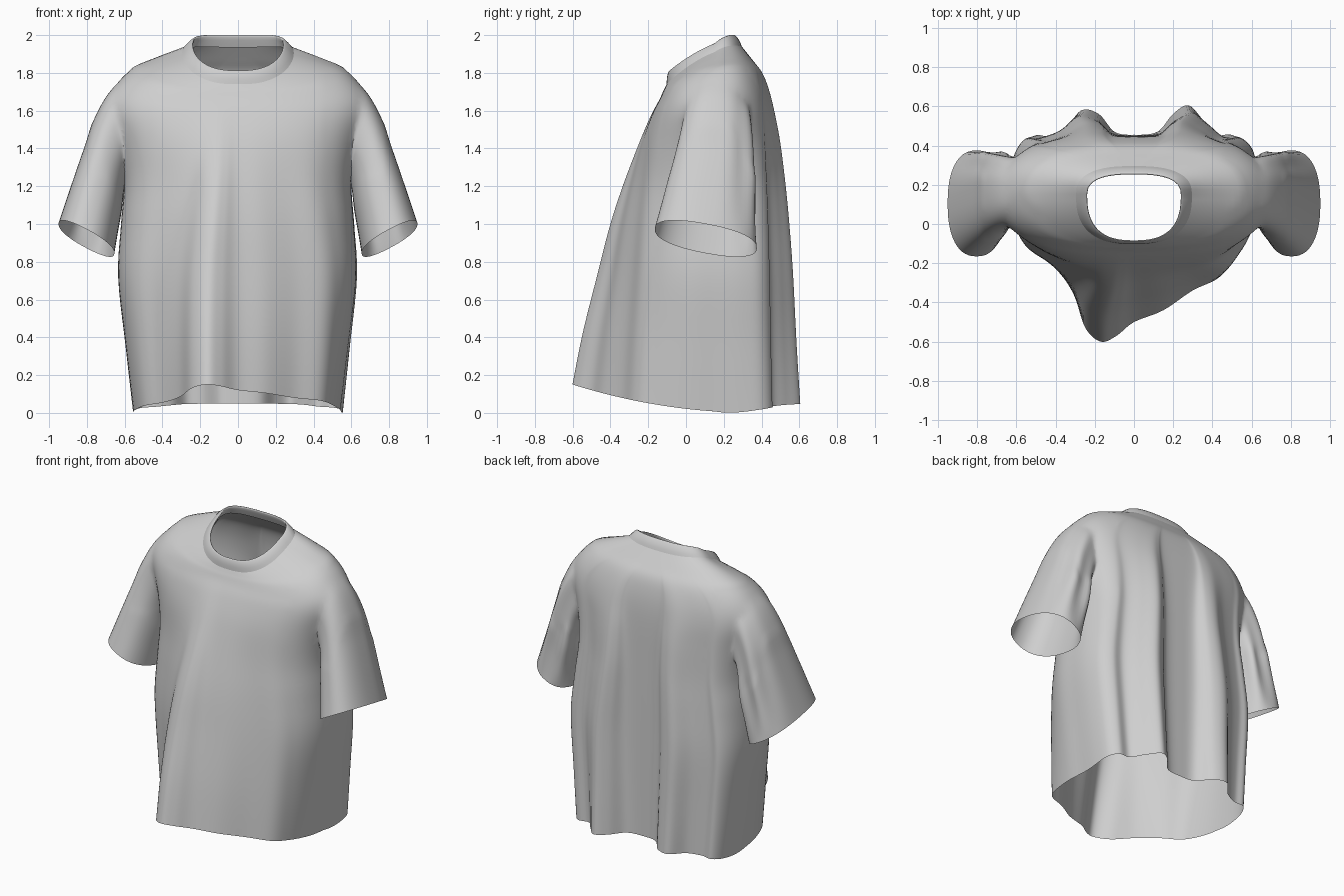
import bpy
import bmesh
import math
from mathutils import Vector

cube = bpy.data.objects.get("Cube")
if cube:
    bpy.data.objects.remove(cube, do_unlink=True)

fabric = bpy.data.materials.new("grey fabric")
fabric.use_nodes = True
grey = (0.62, 0.62, 0.62, 1)
fabric.diffuse_color = grey
for node in fabric.node_tree.nodes:
    if node.type == "BSDF_PRINCIPLED":
        node.inputs["Base Color"].default_value = grey
        node.inputs["Roughness"].default_value = 0.8

MID_Y = 0.15      # y of the vertical axis through the torso
HEM_WIDTH = 0.56  # half width of the hem outline
ROUND = 2.6       # squareness of the torso section


def spline(points, steps, closed=False):
    """Smooth curve through points of any dimension."""
    pts = [Vector(p) for p in points]
    count = len(pts)

    def get(i):
        return pts[i % count] if closed else pts[max(0, min(count - 1, i))]

    out = []
    for i in range(count if closed else count - 1):
        a, b, c, d = (get(i + k) for k in (-1, 0, 1, 2))
        for k in range(steps):
            t = k / steps
            out.append((b * 2 + (c - a) * t + (a * 2 - b * 5 + c * 4 - d) * t ** 2
                        + (b * 3 - a - c * 3 + d) * t ** 3) * 0.5)
    if not closed:
        out.append(pts[-1])
    return out


def loft(name, rings, capped):
    """Skin closed rings; caps are fans around one centre vertex."""
    bm = bmesh.new()
    rows = [[bm.verts.new(p) for p in ring] for ring in rings]
    n = len(rows[0])
    for low, high in zip(rows, rows[1:]):
        for i in range(n):
            j = (i + 1) % n
            bm.faces.new((low[i], low[j], high[j], high[i]))
    if capped:
        for row in (rows[0], rows[-1]):
            hub = bm.verts.new(sum((v.co for v in row), Vector((0, 0, 0))) / n)
            for i in range(n):
                bm.faces.new((row[i], row[(i + 1) % n], hub))
    bmesh.ops.recalc_face_normals(bm, faces=bm.faces)
    mesh = bpy.data.meshes.new(name)
    bm.to_mesh(mesh)
    bm.free()
    mesh.materials.append(fabric)
    obj = bpy.data.objects.new(name, mesh)
    bpy.context.collection.objects.link(obj)
    return obj


def activate(obj):
    bpy.ops.object.select_all(action="DESELECT")
    obj.select_set(True)
    bpy.context.view_layer.objects.active = obj


# Wavy outline of the hem, counter-clockwise from the left side
hem = spline([
    (.55, .15), (.56, .3), (.55, .4), (.5, .455), (.42, .455), (.355, .53),
    (.28, .605), (.2, .56), (.12, .47), (0, .455), (-.1, .47), (-.18, .56),
    (-.27, .58), (-.35, .49), (-.44, .45), (-.51, .45), (-.55, .38),
    (-.56, .25), (-.55, .05), (-.5, -.12), (-.4, -.22), (-.31, -.36),
    (-.25, -.53), (-.17, -.6), (-.09, -.57), (0, -.5), (.15, -.44),
    (.3, -.34), (.44, -.27), (.5, -.16), (.54, 0)], 6, True)


def torso_ring(row):
    """One ring: rounded section mixed with the hem folds, tilted front to back."""
    width, front, back, z_front, z_side, z_back, front_folds, back_folds = row
    ring = []
    for p in hem:
        u, v = p.x / HEM_WIDTH, p.y - MID_Y
        reach = math.hypot(u, v)
        c, s = u / reach, v / reach
        depth = back - MID_Y if s > 0 else MID_Y - front
        plain = (abs(c) ** ROUND + abs(s / depth) ** ROUND) ** (-1 / ROUND)
        # blend the two fold strengths across the side seams
        side = max(0, min(1, .5 + s * 1.5))
        mix = front_folds + (back_folds - front_folds) * side
        r = plain + (reach - plain) * mix
        if s > 0:
            t = s * plain / depth
        else:
            t = max(-1, s * r / (depth + (.75 - depth) * mix))
        z = z_side + t * (z_back - z_front) / 2
        z += t * t * ((z_back + z_front) / 2 - z_side)
        ring.append((c * r * width, MID_Y + s * r, z))
    return ring


# Torso: half width, front y, back y, z at front, side and back, front and back folds
torso_rows = [
    (.555, -.2, .445, .15, .008, .05, 1, 1),
    (.595, -.2, .445, .43, .35, .37, .86, .88),
    (.635, -.2, .445, .75, .72, .73, .66, .77),
    (.62, -.2, .445, 1, 1, 1, .5, .65),
    (.605, -.2, .445, 1.22, 1.22, 1.22, .32, .52),
    (.635, -.2, .445, 1.43, 1.43, 1.43, .12, .36),
    (.685, -.17, .44, 1.58, 1.59, 1.59, .03, .2),
    (.67, -.14, .425, 1.66, 1.7, 1.71, 0, .1),
    (.58, -.122, .4, 1.7, 1.808, 1.8, 0, .03),
    (.45, -.112, .355, 1.72, 1.863, 1.865, 0, 0),
    (.295, -.1, .295, 1.745, 1.91, 1.94, 0, 0)]
shirt = loft("shirt_body", [torso_ring(r) for r in spline(torso_rows, 5)], True)

# Sleeves: outer x and z, inner x and z, front y, back y
sleeve_rows = [
    (.5, 1.71, .45, 1.36, .03, .32),
    (.645, 1.735, .57, 1.3, -.01, .345),
    (.75, 1.585, .6, 1.2, -.04, .36),
    (.815, 1.4, .615, 1.08, -.08, .37),
    (.88, 1.21, .635, .965, -.12, .37),
    (.95, 1, .655, .845, -.165, .375)]


def sleeve_rings(side, sides=56):
    rows = spline(sleeve_rows, 6)
    rings = []
    for k, (ox, oz, ix, iz, front, back) in enumerate(rows):
        along = k / (len(rows) - 1)
        ring = []
        for i in range(sides):
            a = math.tau * i / sides
            c, s = math.cos(a), math.sin(a)
            # soft creases on the back, fading towards the cuff
            crease = 1 + .07 * math.sin(7 * a) * max(0, s) * math.sin(math.pi * along)
            c = math.copysign(abs(c) ** .85, c) * crease
            s = math.copysign(abs(s) ** .85, s) * crease
            x = (ox + ix) / 2 + c * (ox - ix) / 2
            y = (front + back) / 2 + s * (back - front) / 2
            z = (oz + iz) / 2 + c * (oz - iz) / 2 - .05 * s * along
            ring.append((side * x, y, z))
        rings.append(ring)
    return rings


# Join the sleeves to the torso
for side, label in ((1, "left"), (-1, "right")):
    sleeve = loft(label + "_sleeve", sleeve_rings(side), True)
    activate(shirt)
    union = shirt.modifiers.new("join", "BOOLEAN")
    union.operation = "UNION"
    union.solver = "EXACT"
    union.object = sleeve
    bpy.ops.object.modifier_apply(modifier=union.name)
    bpy.data.objects.remove(sleeve, do_unlink=True)

# Open the neck, hem and cuffs, then soften the armhole seams
bm = bmesh.new()
bm.from_mesh(shirt.data)
hubs = [v for v in bm.verts if len(v.link_faces) > 20]
bmesh.ops.delete(bm, geom=hubs, context="VERTS")
bmesh.ops.remove_doubles(bm, verts=bm.verts, dist=.004)
seam = [v for v in bm.verts
        if .46 < abs(v.co.x) < .77 and 1.25 < v.co.z < 1.82 and not v.is_boundary]
for _ in range(7):
    bmesh.ops.smooth_vert(bm, verts=seam, factor=.5,
                          use_axis_x=True, use_axis_y=True, use_axis_z=True)
bm.to_mesh(shirt.data)
bm.free()

# Collar band, nearly flush with the torso and folded over to the inside
collar_rows = [
    (.297, -.103, .297, 1.74, 1.908, 1.935, 0, 0),
    (.272, -.1, .283, 1.78, 1.935, 1.97, 0, 0),
    (.245, -.09, .26, 1.81, 1.955, 2, 0, 0),
    (.24, -.083, .253, 1.803, 1.945, 1.99, 0, 0),
    (.265, -.088, .275, 1.745, 1.9, 1.935, 0, 0)]
collar = loft("collar", [torso_ring(r) for r in spline(collar_rows, 3)], False)

for part in (shirt, collar):
    activate(part)
    bpy.ops.object.shade_smooth_by_angle(angle=math.radians(60))
